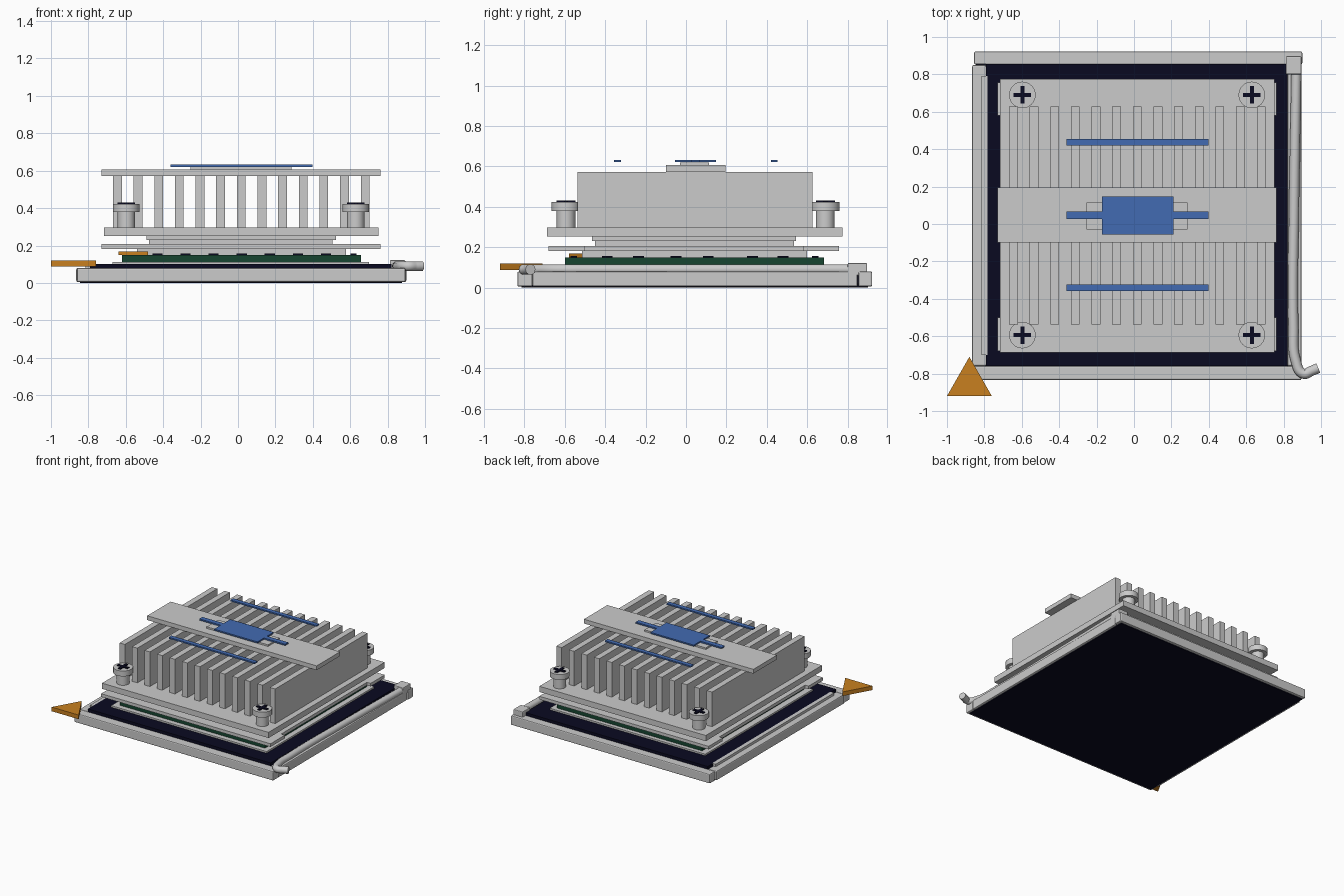
import bpy, bmesh, math
from mathutils import Matrix

if "Cube" in bpy.data.objects:
    bpy.data.objects.remove(bpy.data.objects["Cube"], do_unlink=True)


def material(name, rgb):
    m = bpy.data.materials.new(name)
    m.use_nodes = True
    m.diffuse_color = (*rgb, 1)
    m.node_tree.nodes["Principled BSDF"].inputs["Base Color"].default_value = (*rgb, 1)
    return m


METAL = material("light grey metal", (0.6, 0.6, 0.6))
DARK = material("near black plastic", (0.003, 0.003, 0.015))
GREEN = material("board green", (0.008, 0.06, 0.03))
BLUE = material("blue label", (0.055, 0.147, 0.445))
ORANGE = material("orange marker", (0.58, 0.216, 0.014))


def finish(bm, name, mat, bevel=0, smooth=False):
    me = bpy.data.meshes.new(name)
    bmesh.ops.recalc_face_normals(bm, faces=bm.faces[:])
    bm.to_mesh(me)
    bm.free()
    me.materials.append(mat)
    ob = bpy.data.objects.new(name, me)
    bpy.context.collection.objects.link(ob)
    if bevel:
        mod = ob.modifiers.new("Bevel", 'BEVEL')
        mod.width, mod.segments = bevel, 2
    if smooth:
        bpy.ops.object.select_all(action='DESELECT')
        ob.select_set(True)
        bpy.context.view_layer.objects.active = ob
        bpy.ops.object.shade_smooth_by_angle(angle=math.radians(35))
    return ob


def add_box(bm, x, y, z):
    size = [b - a for a, b in (x, y, z)]
    mid = [(a + b) / 2 for a, b in (x, y, z)]
    bmesh.ops.create_cube(bm, size=1, matrix=Matrix.Translation(mid) @ Matrix.Diagonal((*size, 1)))


def boxes(name, mat, *parts, bevel=0):
    bm = bmesh.new()
    for p in parts:
        add_box(bm, *p)
    return finish(bm, name, mat, bevel)


def prism(name, mat, points, z0, z1):
    bm = bmesh.new()
    face = bm.faces.new([bm.verts.new((x, y, z0)) for x, y in points])
    top = bmesh.ops.extrude_face_region(bm, geom=[face])["geom"]
    bmesh.ops.translate(bm, vec=(0, 0, z1 - z0),
                        verts=[v for v in top if isinstance(v, bmesh.types.BMVert)])
    return finish(bm, name, mat)


def cylinder(name, mat, x, y, z0, z1, r):
    bm = bmesh.new()
    bmesh.ops.create_cone(bm, cap_ends=True, segments=32, radius1=r, radius2=r, depth=z1 - z0,
                          matrix=Matrix.Translation((x, y, (z0 + z1) / 2)))
    return finish(bm, name, mat, smooth=True)


# Socket frame and body
rail = (0.005, 0.08)
boxes("frame_left", METAL, ((-0.865, -0.79), (-0.76, 0.85), rail), bevel=0.008)
boxes("frame_right", METAL, ((0.82, 0.895), (-0.76, 0.85), rail), bevel=0.008)
boxes("frame_front", METAL, ((-0.86, 0.895), (-0.835, -0.76), rail), bevel=0.008)
boxes("frame_back", METAL, ((-0.855, 0.9), (0.853, 0.922), rail), bevel=0.008)
boxes("frame_left_lip", METAL, ((-0.815, -0.783), (-0.7, 0.79), (0.07, 0.1)))
boxes("socket_body", DARK, ((-0.79, 0.82), (-0.76, 0.855), (0.01, 0.1)))
boxes("socket_underside", DARK, ((-0.845, 0.877), (-0.815, 0.9), (0, 0.02)))

# Locking lever and its hinge
boxes("lever_hinge", METAL, ((0.812, 0.895), (0.8, 0.897), (0.06, 0.122)), bevel=0.006)
curve = bpy.data.curves.new("lever", 'CURVE')
curve.dimensions = '3D'
curve.bevel_depth, curve.bevel_resolution, curve.use_fill_caps = 0.027, 3, True
path = [(0.868, 0.81), (0.856, 0.1), (0.853, -0.55), (0.865, -0.73), (0.905, -0.8),
        (0.95, -0.785), (0.985, -0.77)]
spline = curve.splines.new('BEZIER')
spline.bezier_points.add(len(path) - 1)
for p, (x, y) in zip(spline.bezier_points, path):
    p.co = (x, y, 0.09)
    p.handle_left_type = p.handle_right_type = 'AUTO'
curve.materials.append(METAL)
bpy.context.collection.objects.link(bpy.data.objects.new("lever", curve))

# Corner marker triangles
prism("corner_marker", ORANGE, [(-1, -0.92), (-0.76, -0.92), (-0.88, -0.71)], 0.087, 0.12)
prism("board_marker", ORANGE, [(-0.64, -0.58), (-0.48, -0.58), (-0.56, -0.44)], 0.148, 0.168)

# Processor board with small components around its edges
boxes("board_carrier", METAL, ((-0.67, 0.7), (-0.64, 0.715), (0.1, 0.113)))
boxes("processor_board", GREEN, ((-0.62, 0.657), (-0.6, 0.683), (0.113, 0.148)))
chips = []
for i in range(7):
    cx = -0.43 + 0.15 * i
    for cy in (-0.555, 0.64):
        chips.append(((cx - 0.027, cx + 0.027), (cy - 0.016, cy + 0.016), (0.147, 0.157)))
for cy in (-0.39, -0.235, -0.05, 0.11, 0.33, 0.48):
    for cx in (-0.58, 0.617):
        chips.append(((cx - 0.016, cx + 0.016), (cy - 0.027, cy + 0.027), (0.147, 0.157)))
boxes("board_components", DARK, *chips)

# Heat spreader and stepped mounting plates
boxes("heat_spreader", METAL, ((-0.54, 0.577), (-0.515, 0.6), (0.147, 0.185)))
ears = [(y, (0.182, 0.207)) for y in ((-0.68, -0.5), (0.58, 0.757))]
boxes("mounting_plate", METAL, ((-0.7, 0.73), (-0.5, 0.58), (0.182, 0.207)),
      *[((-0.73, 0.763), y, z) for y, z in ears])
boxes("lower_step", METAL, ((-0.475, 0.505), (-0.45, 0.535), (0.207, 0.232)))
boxes("upper_step", METAL, ((-0.49, 0.525), (-0.465, 0.545), (0.23, 0.253)))

# Heatsink base and fins
boxes("heatsink_base", METAL, ((-0.717, 0.75), (-0.687, 0.775), (0.252, 0.297)))
fins = []
for i in range(13):
    cx = -0.645 + 0.1104 * i
    fins.append(((cx - 0.0235, cx + 0.0235), (-0.537, 0.627), (0.295, 0.573)))
boxes("heatsink_fins", METAL, *fins)

# Retaining clip with label strips
boxes("clip_bar", METAL, ((-0.73, 0.763), (-0.1, 0.195), (0.572, 0.606)))
boxes("clip_pad", METAL, ((-0.255, 0.285), (-0.03, 0.115), (0.606, 0.619)))
label_z = (0.621, 0.632)
boxes("label_plate", BLUE, ((-0.172, 0.21), (-0.055, 0.148), label_z))
boxes("label_tabs", BLUE, ((-0.36, -0.172), (0.027, 0.066), label_z),
      ((0.21, 0.397), (0.027, 0.066), label_z))
for name, y in (("front", -0.34), ("back", 0.437)):
    boxes("label_strip_" + name, BLUE, ((-0.36, 0.397), (y - 0.017, y + 0.017), label_z))

# Corner screws with cross recesses
for side, x in (("right", -0.597), ("left", 0.63)):
    for end, y in (("front", -0.594), ("back", 0.69)):
        tag = f"{end}_{side}"
        cylinder("screw_shaft_" + tag, METAL, x, y, 0.29, 0.385, 0.046)
        cylinder("screw_head_" + tag, METAL, x, y, 0.38, 0.423, 0.071)
        boxes("screw_cross_" + tag, DARK,
              ((x - 0.047, x + 0.047), (y - 0.011, y + 0.011), (0.422, 0.43)),
              ((x - 0.011, x + 0.011), (y - 0.047, y + 0.047), (0.422, 0.4305)))
